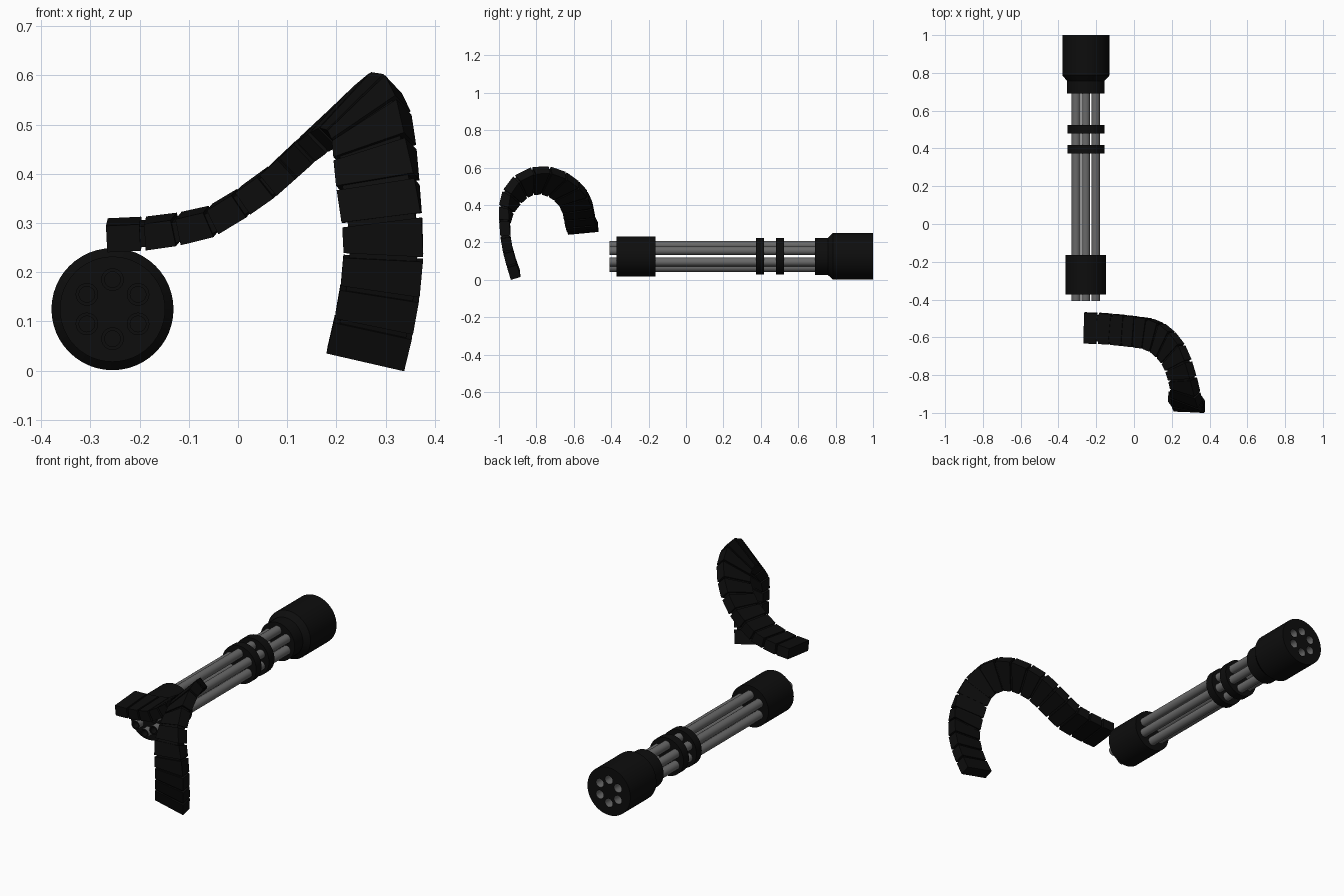
import bpy, bmesh, math
from mathutils import Vector

if "Cube" in bpy.data.objects:
    bpy.data.objects.remove(bpy.data.objects["Cube"])

CX, CZ = -0.255, 0.125          # axis of the barrel group


def material(name, col):
    m = bpy.data.materials.new(name)
    m.diffuse_color = (*col, 1)
    m.use_nodes = True
    m.node_tree.nodes["Principled BSDF"].inputs["Base Color"].default_value = m.diffuse_color
    return m


BLACK = material("matt_black", (0.004, 0.004, 0.004))
STEEL = material("grey_steel", (0.14, 0.14, 0.14))


def finish(name, bm, mats):
    bmesh.ops.recalc_face_normals(bm, faces=bm.faces[:])
    me = bpy.data.meshes.new(name)
    bm.to_mesh(me)
    bm.free()
    for m in mats:
        me.materials.append(m)
    ob = bpy.data.objects.new(name, me)
    bpy.context.collection.objects.link(ob)
    return ob


def loft(bm, rings):
    """Skin closed rings of points and cap both ends."""
    vs = [[bm.verts.new(p) for p in r] for r in rings]
    n = len(vs[0])
    for a, b in zip(vs, vs[1:]):
        for i in range(n):
            bm.faces.new((a[i], a[(i + 1) % n], b[(i + 1) % n], b[i]))
    bm.faces.new(vs[0])
    bm.faces.new(vs[-1])


def turn(bm, profile, x=CX, z=CZ, n=48):
    """Revolve (radius, y) points about an axis parallel to y."""
    loft(bm, [[(x + r * math.cos(2 * math.pi * i / n), y, z + r * math.sin(2 * math.pi * i / n))
               for i in range(n)] for r, y in profile])


def barrel_places():
    for k in range(6):
        a = math.pi / 2 + k * math.pi / 3
        yield CX + 0.06 * math.cos(a), CZ + 0.06 * math.sin(a)


smooth = []

# six barrels with dark muzzles
for k, (x, z) in enumerate(barrel_places()):
    bm = bmesh.new()
    turn(bm, [(0.023, 0.85), (0.023, -0.408), (0.016, -0.408), (0.016, -0.34)], x, z, 24)
    for f in bm.faces:
        f.material_index = 1 if f.calc_center_median().y < -0.35 else 0
    smooth.append(finish(f"barrel_{k + 1}", bm, [STEEL, BLACK]))

# muzzle clamp and two middle bands
for name, r, y0, y1 in (("muzzle_clamp", 0.107, -0.372, -0.163),
                        ("front_band", 0.098, 0.374, 0.418),
                        ("rear_band", 0.098, 0.48, 0.525)):
    bm = bmesh.new()
    turn(bm, [(r, y0), (r, y1)])
    smooth.append(finish(name, bm, [BLACK]))

# rear housing with six bored sockets
bm = bmesh.new()
turn(bm, [(0.099, 0.69), (0.099, 0.758), (0.124, 0.785), (0.124, 1.0)])
housing = finish("rear_housing", bm, [BLACK, STEEL])
bm = bmesh.new()
for x, z in barrel_places():
    turn(bm, [(0.022, 0.88), (0.022, 1.05)], x, z, 24)
for f in bm.faces:
    f.material_index = 1 if f.calc_center_median().y > 0.9 else 0
cutter = finish("socket_cutter", bm, [BLACK, STEEL])
cutter.hide_render = True
mod = housing.modifiers.new("sockets", 'BOOLEAN')
mod.operation = 'DIFFERENCE'
mod.object = cutter
bpy.context.view_layer.objects.active = housing
bpy.ops.object.modifier_apply(modifier=mod.name)
bpy.data.objects.remove(cutter)
smooth.append(housing)

# feed belt: centre point, then sideways direction
PATH = [(-.265, -.55, .275, .1, 1, .1), (-.16, -.553, .28, .1, 1, .1),
        (-.06, -.563, .30, .1, 1, .1), (.0, -.57, .335, .1, 1, .1),
        (.07, -.58, .385, .15, 1, .15), (.13, -.605, .44, .35, .9, .35),
        (.19, -.66, .495, .5, .65, .5), (.225, -.72, .525, .65, .3, .7),
        (.245, -.78, .535, .7, 0, .7), (.265, -.85, .52, .8, -.25, .6),
        (.275, -.905, .48, .85, -.35, .45), (.28, -.945, .42, .95, -.3, .3),
        (.287, -.968, .35, 1, -.1, .12), (.297, -.97, .27, 1, 0, 0),
        (.293, -.96, .19, 1, 0, -.05), (.28, -.94, .11, 1, 0, -.1),
        (.26, -.912, .025, 1, 0, -.17)]
PTS = [Vector(p[:3]) for p in PATH]
SIDE = [Vector(p[3:]) for p in PATH]
LEN = [0.0]
for a, b in zip(PTS, PTS[1:]):
    LEN.append(LEN[-1] + (b - a).length)
TOTAL = LEN[-1]


def at(s):
    s = min(max(s, 0), TOTAL)
    i = max(j for j in range(len(PTS) - 1) if LEN[j] <= s)
    t = (s - LEN[i]) / (LEN[i + 1] - LEN[i])
    return PTS[i].lerp(PTS[i + 1], t), SIDE[i].lerp(SIDE[i + 1], t)


def section(s, width, thick):
    """Rectangle across the belt at distance s."""
    p, w = at(s)
    t = (at(s + 0.03)[0] - at(s - 0.03)[0]).normalized()
    w = (w - t * w.dot(t)).normalized()
    n = t.cross(w)
    return [p + w * width / 2 * a + n * thick / 2 * b
            for a, b in ((-1, -1), (1, -1), (1, 1), (-1, 1))]


COUNT = 18
step = TOTAL / COUNT
bm = bmesh.new()
for k in range(COUNT):
    loft(bm, [section(k * step + (0.005 if k else 0), 0.162, 0.054),
              section((k + 1) * step - (0.005 if k < COUNT - 1 else 0), 0.162, 0.054)])
finish("belt_links", bm, [BLACK])
bm = bmesh.new()
loft(bm, [section(TOTAL * (0.01 + 0.98 * k / 54), 0.138, 0.042) for k in range(55)])
finish("belt_core", bm, [BLACK])

# smooth round parts, keep sharp rims
bpy.ops.object.select_all(action='DESELECT')
for ob in smooth:
    ob.select_set(True)
bpy.context.view_layer.objects.active = housing
bpy.ops.object.shade_smooth_by_angle(angle=math.radians(30))
